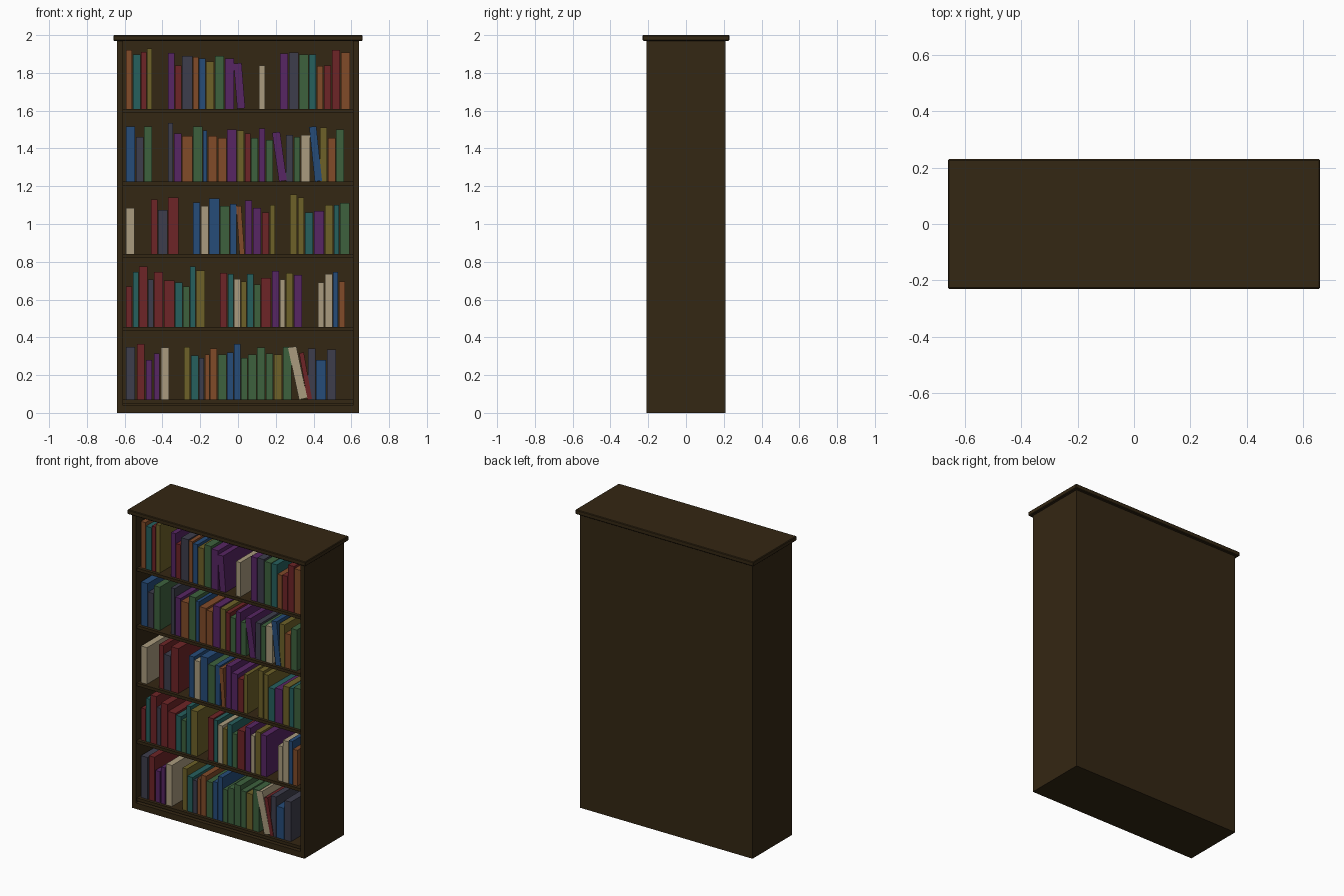
import bpy, bmesh, math
from mathutils import Matrix

if "Cube" in bpy.data.objects:
    bpy.data.objects.remove(bpy.data.objects["Cube"])


def material(name, rgb):
    m = bpy.data.materials.new(name)
    m.diffuse_color = (*rgb, 1)
    m.use_nodes = True
    m.node_tree.nodes["Principled BSDF"].inputs["Base Color"].default_value = m.diffuse_color
    return m


MATS = {n: material(n, c) for n, c in {
    "dark_wood": (0.034, 0.020, 0.0065),
    "purple": (0.095, 0.019, 0.125),
    "teal": (0.019, 0.115, 0.110),
    "green": (0.048, 0.120, 0.048),
    "orange": (0.220, 0.070, 0.022),
    "red": (0.155, 0.018, 0.020),
    "blue": (0.019, 0.072, 0.190),
    "olive": (0.155, 0.120, 0.022),
    "grey": (0.048, 0.048, 0.072),
    "cream": (0.400, 0.330, 0.210)}.items()}


def box(name, x0, x1, y0, y1, z0, z1, mat, tilt=0):
    """Box between two corners, optionally leaning left about its lower left edge."""
    bm = bmesh.new()
    bmesh.ops.create_cube(bm, size=1)
    size = Matrix.Diagonal((x1 - x0, y1 - y0, z1 - z0, 1))
    centre = Matrix.Translation(((x1 - x0) / 2, (y0 + y1) / 2, (z1 - z0) / 2))
    lean = Matrix.Rotation(math.radians(-tilt), 4, 'Y')
    bm.transform(Matrix.Translation((x0, 0, z0)) @ lean @ centre @ size)
    me = bpy.data.meshes.new(name)
    bm.to_mesh(me)
    bm.free()
    me.materials.append(MATS[mat])
    ob = bpy.data.objects.new(name, me)
    bpy.context.collection.objects.link(ob)
    return ob


FRONT, BACK = -0.18, 0.14     # book spines and page edges


def book_row(z, books):
    """Upright books as (left x, height, colour); each reaches the next x, (x,) starts a gap."""
    for book, nxt in zip(books, books[1:]):
        if len(book) == 3:
            x, h, colour = book
            box("book", x, nxt[0] - 0.004, FRONT, BACK, z, z + h, colour)


def leaning_book(x, z, w, h, colour, tilt):
    box("leaning_book", x, x + w, FRONT - 0.004, BACK, z, z + h, colour, tilt)


# Cabinet: sides, back, top board, plinth
for s, side in ((-1, "left"), (1, "right")):
    xs = sorted((s * 0.61, s * 0.64))
    box(side + "_side", xs[0], xs[1], -0.21, 0.21, 0, 1.97, "dark_wood")
box("back_panel", -0.61, 0.61, 0.19, 0.21, 0, 1.97, "dark_wood")
top = box("top_board", -0.66, 0.66, -0.23, 0.23, 1.97, 2.0, "dark_wood")
bev = top.modifiers.new("edge", 'BEVEL')
bev.width, bev.segments = 0.004, 1
box("plinth", -0.61, 0.61, -0.21, 0.19, 0, 0.04, "dark_wood")

# Shelves
SHELVES = [0.07, 0.455, 0.84, 1.225, 1.61]
for z in SHELVES:
    box("shelf", -0.61, 0.61, -0.20, 0.19, z - 0.02, z, "dark_wood")

# Top shelf books
book_row(SHELVES[4], [
    (-.593, .31, "orange"), (-.556, .287, "teal"), (-.513, .30, "red"), (-.481, .32, "olive"),
    (-.45,), (-.37, .295, "purple"), (-.333, .23, "red"), (-.296, .28, "grey"),
    (-.238, .275, "orange"), (-.206, .265, "blue"), (-.169, .25, "olive"),
    (-.122, .28, "green"), (-.069, .265, "purple"), (-.017,), (.111, .23, "cream"), (.148,),
    (.222, .293, "purple"), (.27, .297, "grey"), (.323, .287, "green"), (.376, .287, "teal"),
    (.418, .226, "orange"), (.455, .23, "red"), (.497, .31, "red"), (.545, .297, "orange"),
    (.598,)])
leaning_book(-.004, SHELVES[4], .042, .24, "purple", 4.5)

# Fourth shelf books
book_row(SHELVES[3], [
    (-.593, .29, "blue"), (-.54, .235, "grey"), (-.497, .29, "green"), (-.45,),
    (-.37, .31, "grey"), (-.339, .255, "purple"), (-.296, .24, "orange"), (-.238, .29, "green"),
    (-.185, .27, "blue"), (-.159, .24, "orange"), (-.106, .23, "orange"),
    (-.058, .275, "purple"), (-.005, .27, "olive"), (.037, .255, "red"), (.069, .23, "green"),
    (.111, .28, "purple"), (.148, .22, "green"), (.19,), (.254, .245, "grey"),
    (.296, .235, "green"), (.333, .245, "cream"), (.386,), (.434, .285, "olive"),
    (.476, .23, "orange"), (.519, .275, "green"), (.566,)])
leaning_book(.217, SHELVES[3], .042, .26, "purple", 8)
leaning_book(.407, SHELVES[3], .038, .29, "blue", 6)

# Third shelf books
book_row(SHELVES[2], [
    (-.593, .245, "cream"), (-.545,), (-.46, .29, "red"), (-.423, .235, "grey"),
    (-.37, .30, "red"), (-.312,), (-.238, .275, "blue"), (-.196, .255, "cream"),
    (-.153, .295, "blue"), (-.095, .255, "green"), (-.042, .265, "blue"), (-.005,),
    (.037, .285, "purple"), (.079, .245, "purple"), (.127, .22, "red"), (.169, .26, "olive"),
    (.2,), (.275, .315, "olive"), (.317, .30, "olive"), (.354, .22, "teal"),
    (.402, .23, "purple"), (.46, .26, "olive"), (.508, .26, "teal"), (.54, .27, "green"),
    (.593,)])
leaning_book(.008, SHELVES[2], .027, .255, "orange", 4)

# Second shelf books
book_row(SHELVES[1], [
    (-.593, .215, "red"), (-.556, .29, "teal"), (-.524, .32, "red"), (-.476, .25, "grey"),
    (-.444, .29, "red"), (-.392, .245, "red"), (-.333, .235, "teal"), (-.291, .215, "green"),
    (-.254, .32, "teal"), (-.222, .30, "olive"), (-.172,), (-.095, .285, "red"),
    (-.053, .28, "teal"), (-.021, .255, "cream"), (.016, .24, "olive"), (.048, .28, "teal"),
    (.085, .225, "green"), (.122, .26, "red"), (.18, .295, "purple"), (.222, .25, "cream"),
    (.254, .285, "olive"), (.296, .275, "purple"), (.343,), (.423, .235, "cream"),
    (.46, .28, "cream"), (.503, .29, "blue"), (.534, .24, "orange"), (.57,)])

# Bottom shelf books
book_row(SHELVES[0], [
    (-.593, .28, "grey"), (-.54,), (-.534, .295, "red"), (-.49,), (-.487, .21, "purple"),
    (-.45,), (-.444, .245, "purple"), (-.412,), (-.407, .275, "cream"), (-.36,),
    (-.286, .28, "olive"), (-.249, .235, "teal"), (-.206, .22, "grey"), (-.175, .24, "orange"),
    (-.148, .27, "orange"), (-.106, .24, "green"), (-.058, .25, "blue"), (-.021, .295, "blue"),
    (.016, .22, "green"), (.053, .24, "green"), (.101, .275, "green"), (.148, .245, "green"),
    (.19, .24, "olive"), (.238, .28, "green"), (.286,), (.37, .27, "grey"),
    (.413, .21, "blue"), (.471, .265, "grey"), (.522,)])
leaning_book(.323, SHELVES[0], .045, .28, "cream", 12)
leaning_book(.367, SHELVES[0], .025, .25, "red", 10)
